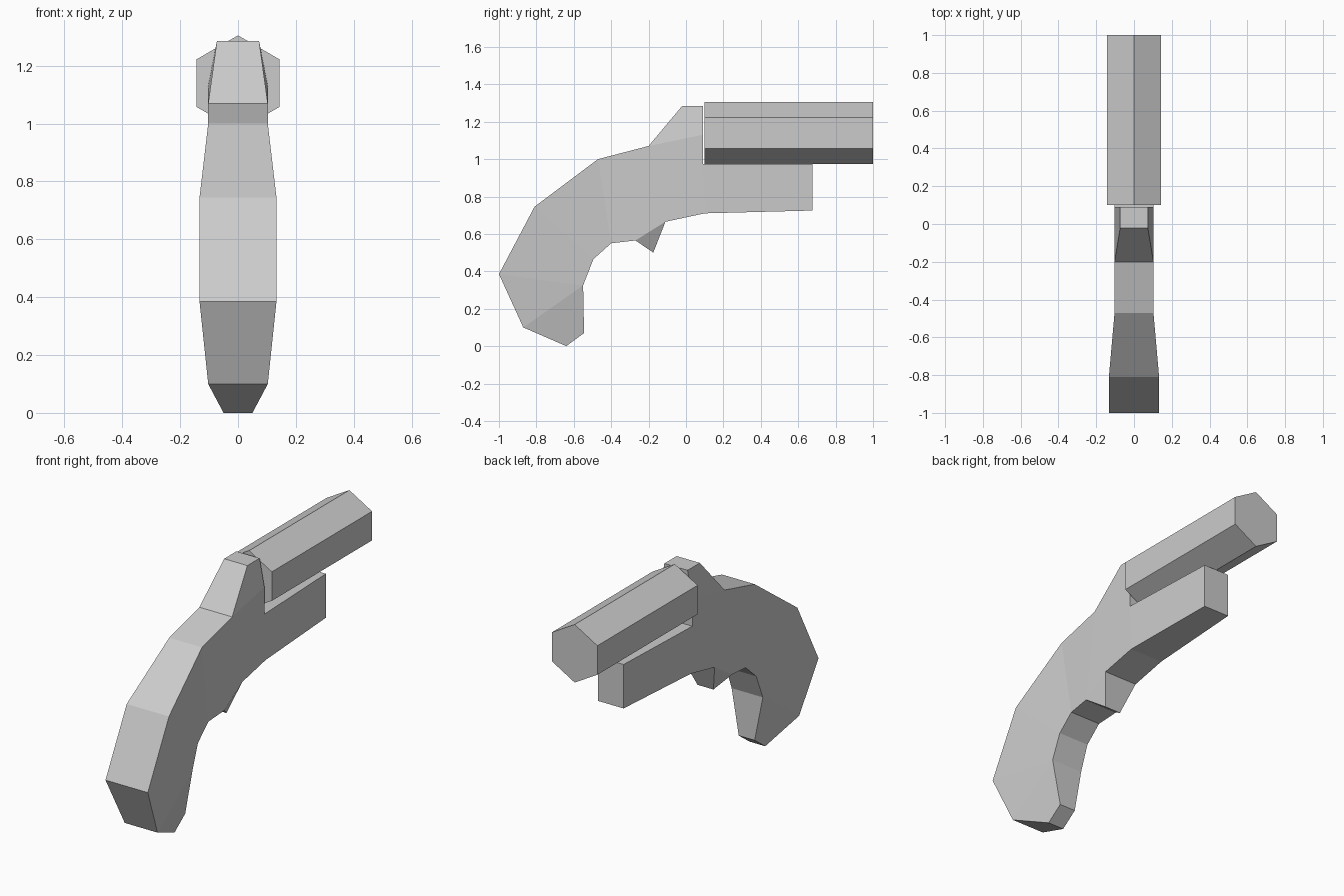
import bpy, bmesh, math

if "Cube" in bpy.data.objects:
    bpy.data.objects.remove(bpy.data.objects["Cube"])


def make_object(name, bm):
    bmesh.ops.recalc_face_normals(bm, faces=bm.faces)
    mesh = bpy.data.meshes.new(name)
    bm.to_mesh(mesh)
    bm.free()
    obj = bpy.data.objects.new(name, mesh)
    bpy.context.collection.objects.link(obj)
    return obj


# Stock outline in order: (y, z, half width)
outline = {
    'A': (-.64, 0, .05), 'B': (-.87, .10, .103), 'C': (-1, .385, .133),
    'D': (-.81, .745, .133), 'E': (-.47, 1.0, .103), 'F': (-.20, 1.07, .103),
    'R': (-.02, 1.285, .073), 'S': (.09, 1.285, .073), 'Q': (.09, 1.13, .103),
    'N': (.09, .975, .103), 'O': (.675, .975, .08), 'P': (.675, .725, .08),
    'M': (.10, .71, .103), 'G': (-.11, .665, .103), 'T': (-.175, .50, .05),
    'H': (-.27, .565, .103), 'I': (-.40, .55, .095), 'J': (-.495, .465, .095),
    'K': (-.55, .325, .098), 'L': (-.545, .07, .05),
}
# Side panels: grip butt, grip, frame, hammer, trigger, fore-end
panels = ['ABKL', 'BCK', 'CDJK', 'DEIJ', 'EFHI', 'FQGH', 'QNMG',
          'NOPM', 'FRSQ', 'GTH']

bm = bmesh.new()
sides = [{k: bm.verts.new((s * w, y, z)) for k, (y, z, w) in outline.items()}
         for s in (-1, 1)]
for side in sides:
    for panel in panels:
        bm.faces.new([side[k] for k in panel])
# Rim joining the two sides
keys = list(outline)
left, right = sides
for a, b in zip(keys, keys[1:] + keys[:1]):
    bm.faces.new((left[a], left[b], right[b], right[a]))
make_object("stock_with_trigger_and_hammer", bm)

# Hexagonal barrel
bm = bmesh.new()
rings = [[bm.verts.new((.165 * math.sin(i * math.pi / 3), y,
                        1.14 + .165 * math.cos(i * math.pi / 3)))
          for i in range(6)] for y in (.10, 1.0)]
for ring in rings:
    bm.faces.new(ring)
for i in range(6):
    j = (i + 1) % 6
    bm.faces.new((rings[0][i], rings[0][j], rings[1][j], rings[1][i]))
make_object("barrel", bm)
